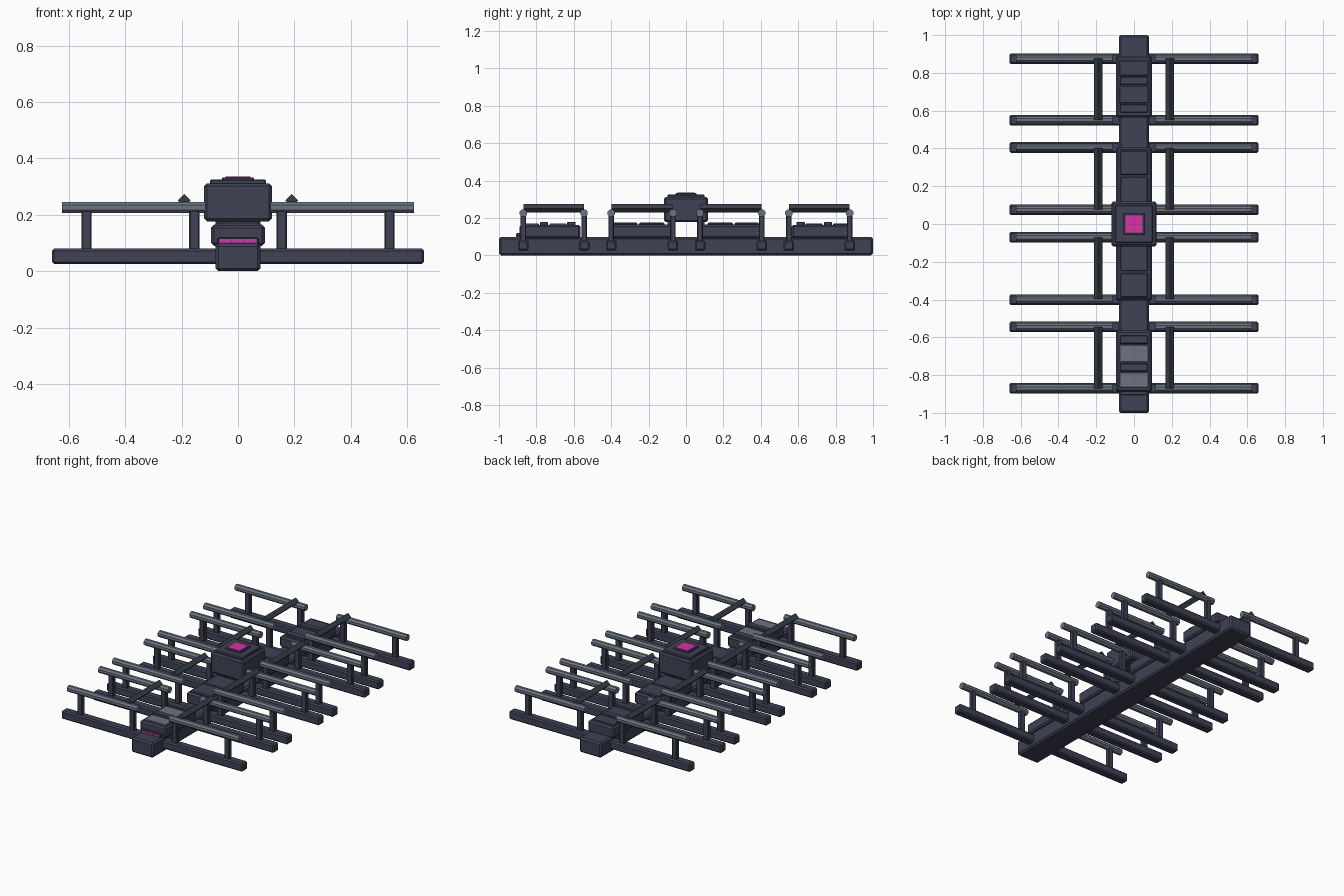
import bpy, bmesh, math
from mathutils import Matrix

if "Cube" in bpy.data.objects:
    bpy.data.objects.remove(bpy.data.objects["Cube"])


def mat(name, rgb):
    m = bpy.data.materials.new(name)
    m.diffuse_color = (*rgb, 1)
    m.use_nodes = True
    m.node_tree.nodes["Principled BSDF"].inputs["Base Color"].default_value = m.diffuse_color
    return m


DARK = mat("dark slate", (0.050, 0.054, 0.092))
STEEL = mat("dark steel", (0.038, 0.048, 0.066))
GREY = mat("light grey", (0.150, 0.172, 0.220))
PINK = mat("glowing pink", (0.69, 0.033, 0.38))


def finish(name, bm, material, bevel=0.0):
    me = bpy.data.meshes.new(name)
    bm.to_mesh(me)
    bm.free()
    me.materials.append(material)
    ob = bpy.data.objects.new(name, me)
    bpy.context.collection.objects.link(ob)
    if bevel:
        b = ob.modifiers.new("bevel", "BEVEL")
        b.width = bevel
        b.segments = 1
    return ob


def box(name, x, y, z, material=DARK, bevel=0.006):
    """Box from (min, max) pairs on each axis."""
    bm = bmesh.new()
    bmesh.ops.create_cube(bm, size=1)
    for v in bm.verts:
        for i, (lo, hi) in enumerate((x, y, z)):
            v.co[i] = (lo + hi) / 2 + v.co[i] * (hi - lo)
    return finish(name, bm, material, bevel)


def rod(name, start, length, axis, radius, sides, turn, material):
    """Prism of given side count along x or y."""
    bm = bmesh.new()
    bmesh.ops.create_cone(bm, cap_ends=True, segments=sides, radius1=radius,
                          radius2=radius, depth=length)
    rot = Matrix.Rotation(math.pi / 2, 4, 'Y' if axis == 'x' else 'X')
    bm.transform(Matrix.Translation(start) @ rot @ Matrix.Rotation(turn, 4, 'Z'))
    return finish(name, bm, material)


def span(c, half):
    return (c - half, c + half)


# central spine
box("spine", (-0.08, 0.08), (-1, 1), (0.0, 0.098), bevel=0.01)

# side frames: low arm, two posts and upper rail at each station
for y in (-0.87, -0.545, -0.4, -0.07, 0.075, 0.405, 0.55, 0.875):
    for s in (-1, 1):
        def sx(a, b):
            return tuple(sorted((s * a, s * b)))
        box("arm", sx(0.07, 0.66), span(y, 0.028), (0.025, 0.08), DARK, 0.008)
        for px in (0.155, 0.537):
            box("post", span(s * px, 0.018), span(y, 0.015), (0.075, 0.215), DARK, 0.004)
        rod("upper_rail", (s * 0.37, y, 0.226), 0.51, 'x', 0.0212, 8,
            math.pi / 8, GREY)

# diamond-section stringers joining pairs of rails
for y in (-0.7075, -0.235, 0.24, 0.7125):
    for s in (-1, 1):
        rod("stringer", (s * 0.19, y, 0.251), 0.325, 'y', 0.023, 4, 0, STEEL)

# outer housings, with top panels and raised ribs
for s, panel in ((-1, GREY), (1, DARK)):
    def sy(a, b):
        return tuple(sorted((s * a, s * b)))
    box("outer_housing", (-0.095, 0.095), sy(0.565, 0.89), (0.09, 0.163), DARK, 0.01)
    for a, b in ((0.64, 0.73), (0.785, 0.865)):
        box("top_panel", (-0.078, 0.078), sy(a, b), (0.155, 0.169), panel, 0.003)
    for a, b in ((0.59, 0.635), (0.738, 0.78)):
        box("top_rib", (-0.075, 0.075), sy(a, b), (0.155, 0.179), DARK, 0.004)

    # inner housings
    box("inner_housing", (-0.095, 0.095), sy(0.065, 0.405), (0.09, 0.165), DARK, 0.01)
    for a, b in ((0.115, 0.25), (0.26, 0.39)):
        box("inner_panel", (-0.075, 0.075), sy(a, b), (0.155, 0.175), DARK, 0.005)

# front light slot: sill and three lamps
box("slot_hood", (-0.072, 0.072), (-0.905, -0.88), (0.095, 0.119), DARK, 0.003)
for x in (-0.044, 0, 0.044):
    box("front_lamp", span(x, 0.021), (-0.909, -0.9), (0.101, 0.114), PINK, 0)

# central turret, stepped lid and lamp
box("turret", (-0.12, 0.12), (-0.118, 0.118), (0.177, 0.312), DARK, 0.01)
box("turret_lid", (-0.1, 0.1), (-0.1, 0.1), (0.305, 0.326), DARK, 0.005)
box("lamp_frame", (-0.056, 0.056), (-0.056, 0.056), (0.32, 0.333), DARK, 0.003)
box("turret_lamp", (-0.045, 0.045), (-0.045, 0.045), (0.328, 0.336), PINK, 0)
box("turret_neck", (-0.08, 0.08), (-0.1, -0.065), (0.155, 0.18), DARK, 0)
box("turret_neck", (-0.08, 0.08), (0.065, 0.1), (0.155, 0.18), DARK, 0)
